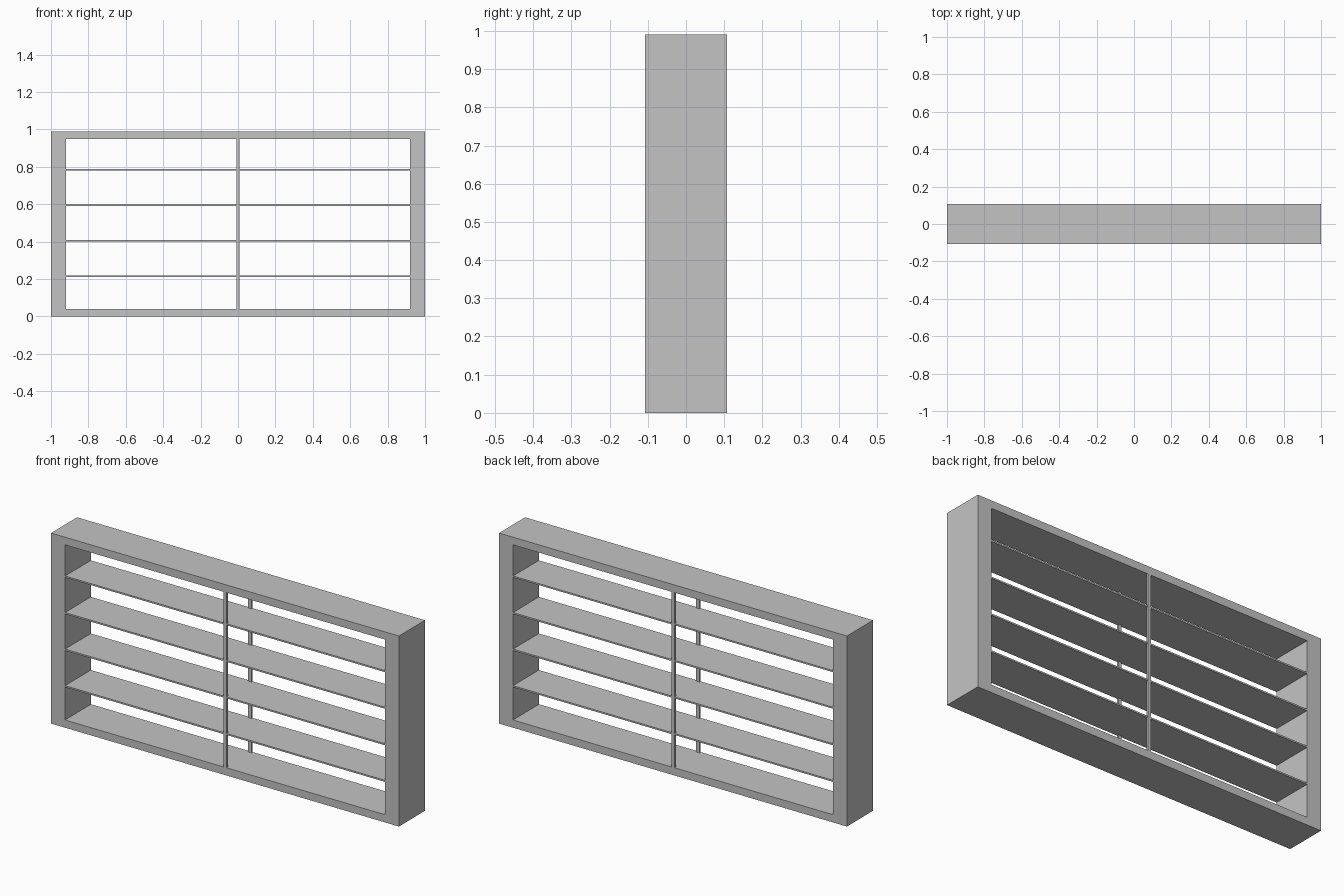
import bpy
import bmesh

cube = bpy.data.objects.get("Cube")
if cube:
    bpy.data.objects.remove(cube, do_unlink=True)

GREY = (0.55, 0.55, 0.55, 1.0)
grey = bpy.data.materials.new("light grey")
grey.use_nodes = True
grey.diffuse_color = GREY
grey.node_tree.nodes["Principled BSDF"].inputs["Base Color"].default_value = GREY

WIDTH, DEPTH, HEIGHT = 2.0, 0.214, 0.99
SIDE, RAIL = 0.08, 0.04          # frame member widths
SHELF, BAR, BAR_DEPTH = 0.008, 0.018, 0.01


def add_mesh(name, bm):
    bmesh.ops.recalc_face_normals(bm, faces=bm.faces)
    mesh = bpy.data.meshes.new(name)
    bm.to_mesh(mesh)
    bm.free()
    mesh.materials.append(grey)
    obj = bpy.data.objects.new(name, mesh)
    bpy.context.collection.objects.link(obj)
    return obj


def box(name, size, centre):
    bm = bmesh.new()
    bmesh.ops.create_cube(bm, size=1)
    bmesh.ops.scale(bm, vec=size, verts=bm.verts)
    bmesh.ops.translate(bm, vec=centre, verts=bm.verts)
    return add_mesh(name, bm)


# Outer frame: one open rectangular ring extruded through the depth
def rectangle(bm, half_x, low, high):
    return [bm.verts.new((x, -DEPTH / 2, z)) for x, z in
            ((-half_x, low), (half_x, low), (half_x, high), (-half_x, high))]


bm = bmesh.new()
outer = rectangle(bm, WIDTH / 2, 0, HEIGHT)
inner = rectangle(bm, WIDTH / 2 - SIDE, RAIL, HEIGHT - RAIL)
ring = []
for i in range(4):
    j = (i + 1) % 4
    ring.append(bm.faces.new((outer[i], outer[j], inner[j], inner[i])))
extruded = bmesh.ops.extrude_face_region(bm, geom=ring, use_keep_orig=True)
moved = [v for v in extruded["geom"] if isinstance(v, bmesh.types.BMVert)]
bmesh.ops.translate(bm, vec=(0, DEPTH, 0), verts=moved)
add_mesh("outer_frame", bm)

# Four thin shelves, evenly spaced
for i in range(4):
    box(f"shelf_{i + 1}", (WIDTH - 2 * SIDE, DEPTH - 0.002, SHELF),
        (0, 0, 0.214 + 0.19 * i))

# Slim centre bars, flush with the front and the back
for name, side in (("front_centre_bar", -1), ("back_centre_bar", 1)):
    box(name, (BAR, BAR_DEPTH, HEIGHT - 2 * RAIL),
        (0, side * (DEPTH - BAR_DEPTH) / 2, HEIGHT / 2))
